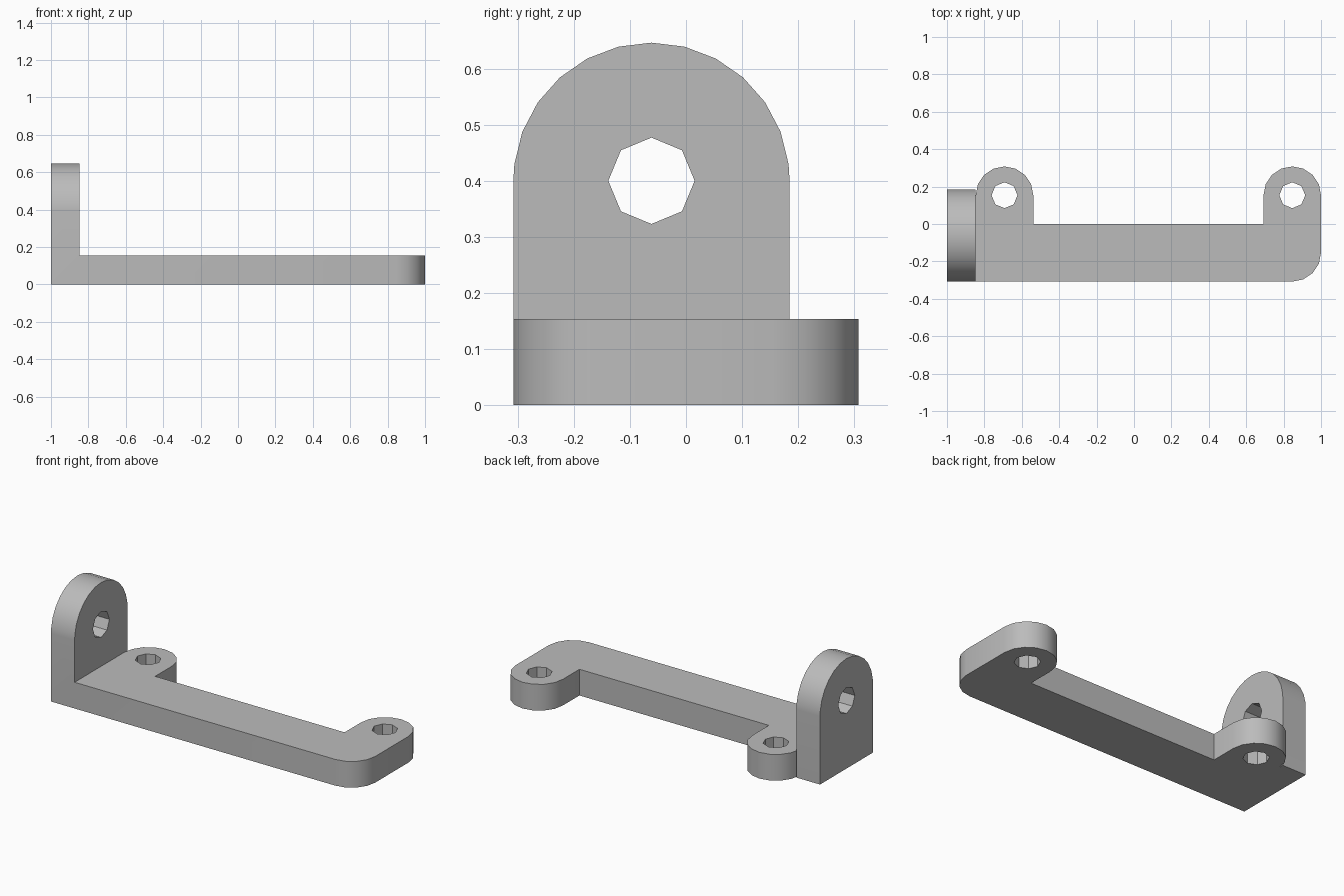
import bpy, bmesh
from math import sin, cos, radians
from mathutils import Vector

if "Cube" in bpy.data.objects:
    bpy.data.objects.remove(bpy.data.objects["Cube"], do_unlink=True)

U = 2 / 65                          # design unit; the part is 65 x 20 x 21 units
THICK = 5
ORIGIN = Vector((32.5, 10, 0))


def arc(cx, cy, r, start, end, steps):
    angles = [radians(start + (end - start) * i / steps) for i in range(steps + 1)]
    return [(cx + r * cos(a), cy + r * sin(a)) for a in angles]


def prism(name, outline, low, high, upright=False):
    """Extrude an outline along z, or along x when upright."""
    bm = bmesh.new()
    place = (lambda a, b: (low, a, b)) if upright else (lambda a, b: (a, b, low))
    face = bm.faces.new([bm.verts.new((Vector(place(a, b)) - ORIGIN) * U) for a, b in outline])
    ext = bmesh.ops.extrude_face_region(bm, geom=[face])
    top = [v for v in ext["geom"] if isinstance(v, bmesh.types.BMVert)]
    shift = Vector((1, 0, 0) if upright else (0, 0, 1)) * (high - low) * U
    bmesh.ops.translate(bm, verts=top, vec=shift)
    bmesh.ops.recalc_face_normals(bm, faces=bm.faces)
    mesh = bpy.data.meshes.new(name)
    bm.to_mesh(mesh)
    bm.free()
    obj = bpy.data.objects.new(name, mesh)
    bpy.context.collection.objects.link(obj)
    return obj


def combine(target, tool, operation):
    tool.hide_render = True
    mod = target.modifiers.new(operation, "BOOLEAN")
    mod.operation, mod.solver, mod.object = operation, "EXACT", tool
    bpy.context.view_layer.objects.active = target
    bpy.ops.object.modifier_apply(modifier=mod.name)
    bpy.data.objects.remove(tool, do_unlink=True)


# Flat base: foot of the upright, two rounded lugs and a rounded front corner
base = [(0, 0), (0, 16), (5, 16)]
base += arc(10, 15, 5, 180, 0, 8) + [(15, 10), (55, 10)]
base += arc(60, 15, 5, 180, 0, 8) + arc(60, 5, 5, 0, -90, 4)
bracket = prism("bracket", base, 0, THICK)

# Upright ear with a rounded top
step = 360 / 26
ear = [(0, 0), (16, 0), (16, 13)]
ear += arc(8, 13, 8, 90 - 6 * step, 90 + 6 * step, 12) + [(0, 13)]
combine(bracket, prism("upright_ear", ear, 0, THICK, True), "UNION")

# Bolt holes
for x in (10, 60):
    combine(bracket, prism("lug_hole", arc(x, 15, 2.25, 0, 315, 7), -1, 6), "DIFFERENCE")
combine(bracket, prism("ear_hole", arc(8, 13, 2.5, 0, 315, 7), -1, 6, True), "DIFFERENCE")

# Merge coplanar faces
bm = bmesh.new()
bm.from_mesh(bracket.data)
bmesh.ops.remove_doubles(bm, verts=bm.verts, dist=0.0001)
bmesh.ops.dissolve_limit(bm, angle_limit=radians(1), verts=bm.verts, edges=bm.edges)
bm.to_mesh(bracket.data)
bm.free()

# Plain grey finish
grey = bpy.data.materials.new("light_grey")
grey.use_nodes = True
colour = (0.5, 0.5, 0.5, 1)
grey.diffuse_color = colour
grey.node_tree.nodes["Principled BSDF"].inputs["Base Color"].default_value = colour
bracket.data.materials.clear()
bracket.data.materials.append(grey)

bpy.ops.object.select_all(action="DESELECT")
bracket.select_set(True)
bpy.context.view_layer.objects.active = bracket
bpy.ops.object.shade_smooth_by_angle(angle=radians(30))
